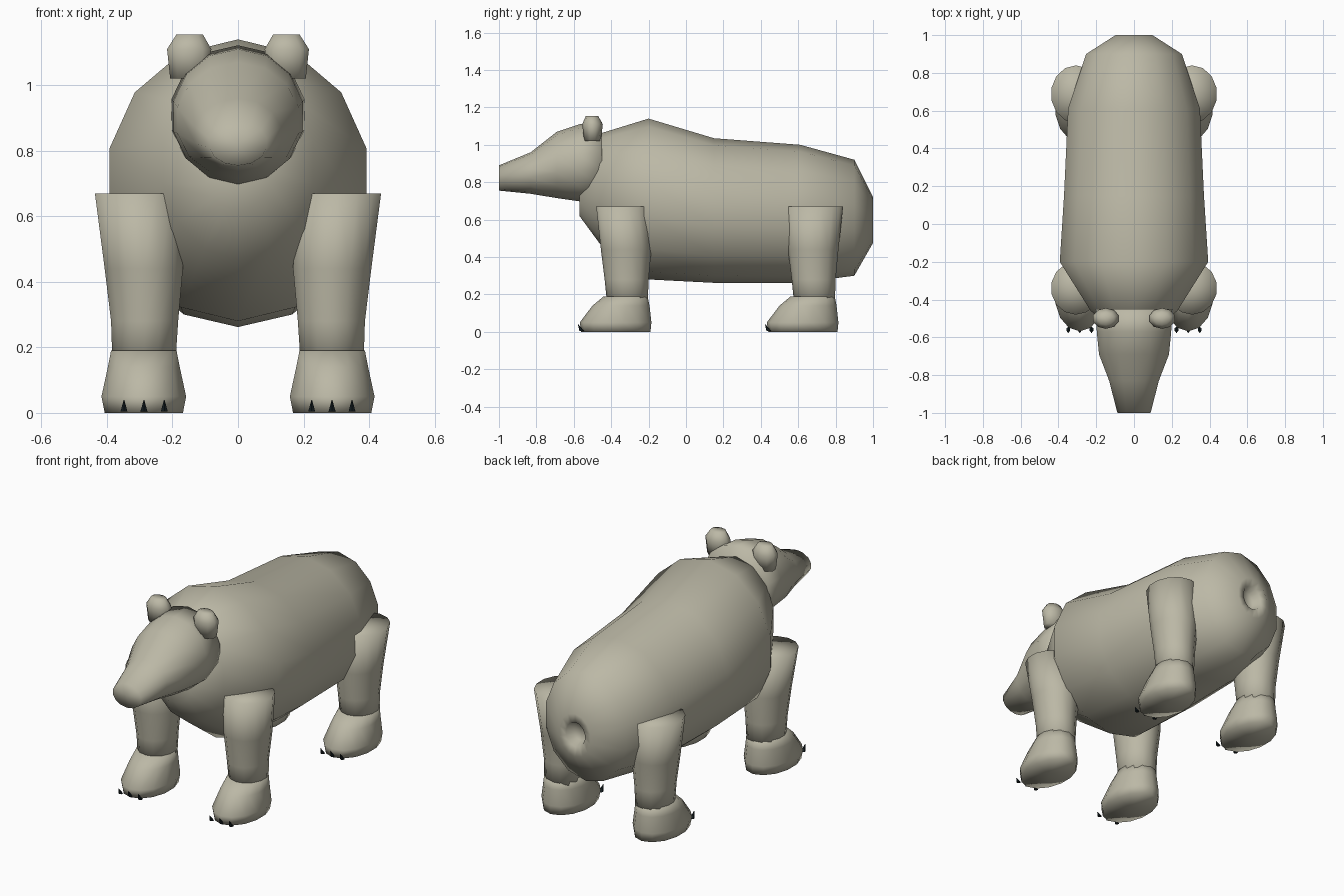
import bpy, bmesh, math
from mathutils import Vector

if "Cube" in bpy.data.objects:
    bpy.data.objects.remove(bpy.data.objects["Cube"])


def material(name, rgb):
    m = bpy.data.materials.new(name)
    m.diffuse_color = (*rgb, 1)
    m.use_nodes = True
    m.node_tree.nodes["Principled BSDF"].inputs["Base Color"].default_value = m.diffuse_color
    return m


HIDE = material("grey_beige_hide", (0.50, 0.48, 0.38))
BLACK = material("black_claw", (0.008, 0.015, 0.018))


def loft(name, rings, axis, sides, mat, smooth=True):
    """Skin ellipses; each ring is (position, (min_a, max_a), (min_b, max_b)).
    Along y: a = x, b = z.  Along z: a = x, b = y."""
    bm = bmesh.new()
    loops = []
    for pos, (a0, a1), (b0, b1) in rings:
        loop = []
        for i in range(sides):
            t = 2 * math.pi * i / sides
            a = (a0 + a1) / 2 + (a1 - a0) / 2 * math.sin(t)
            b = (b0 + b1) / 2 + (b1 - b0) / 2 * math.cos(t)
            loop.append(bm.verts.new((a, pos, b) if axis == "y" else (a, b, pos)))
        loops.append(loop)
    for lo, hi in zip(loops, loops[1:]):
        for i in range(sides):
            j = (i + 1) % sides
            bm.faces.new((lo[i], lo[j], hi[j], hi[i]))
    # fan caps
    for loop in (loops[0], loops[-1]):
        c = bm.verts.new(sum((v.co for v in loop), Vector()) / sides)
        for i in range(sides):
            bm.faces.new((loop[i], loop[(i + 1) % sides], c))
    bmesh.ops.recalc_face_normals(bm, faces=bm.faces)
    me = bpy.data.meshes.new(name)
    bm.to_mesh(me)
    bm.free()
    me.materials.append(mat)
    for p in me.polygons:
        p.use_smooth = smooth
    ob = bpy.data.objects.new(name, me)
    bpy.context.collection.objects.link(ob)
    return ob


def sym(y, rx, z0, z1):
    return (y, (-rx, rx), (z0, z1))


# body, with a dimple at the rear end
loft("body", [
    sym(-0.57, 0.10, 0.62, 0.82), sym(-0.46, 0.235, 0.47, 1.06),
    sym(-0.20, 0.403, 0.28, 1.14), sym(0.15, 0.38, 0.262, 1.035),
    sym(0.61, 0.358, 0.262, 1.0), sym(0.90, 0.26, 0.30, 0.92),
    sym(1.0, 0.10, 0.475, 0.72), sym(0.995, 0.06, 0.53, 0.67),
    sym(0.95, 0.045, 0.55, 0.65)], "y", 14, HIDE)

# head tapering to the snout
loft("head", [
    sym(-1.0, 0.09, 0.755, 0.89), sym(-0.83, 0.135, 0.738, 0.96),
    sym(-0.69, 0.19, 0.715, 1.07), sym(-0.57, 0.202, 0.698, 1.11),
    sym(-0.45, 0.208, 0.70, 1.122)], "y", 14, HIDE)


def mirrored(rings, s):
    return [(p, (s * a[0], s * a[1]), b) for p, a, b in rings]


for side, s in (("left", 1), ("right", -1)):
    # ears
    loft(side + "_ear", mirrored([
        (1.02, (0.085, 0.21), (-0.545, -0.455)),
        (1.11, (0.078, 0.22), (-0.555, -0.445)),
        (1.155, (0.105, 0.19), (-0.535, -0.47))], s), "z", 10, HIDE)

    for end, dy, top in (("front", 0.0, (-0.48, -0.20)), ("back", 1.0, (0.535, 0.84))):
        tag = f"{end}_{side}_"
        # leg
        loft(tag + "leg", mirrored([
            (0.13, (0.19, 0.385), (dy - 0.42, dy - 0.205)),
            (0.28, (0.18, 0.39), (dy - 0.435, dy - 0.20)),
            (0.44, (0.165, 0.41), (dy - 0.455, dy - 0.185)),
            (0.67, (0.175, 0.44), top)], s), "z", 14, HIDE)
        # foot
        loft(tag + "foot", mirrored([
            (0.0, (0.165, 0.41), (dy - 0.56, dy - 0.19)),
            (0.05, (0.155, 0.42), (dy - 0.568, dy - 0.185)),
            (0.14, (0.175, 0.40), (dy - 0.50, dy - 0.195)),
            (0.19, (0.185, 0.39), (dy - 0.44, dy - 0.205))], s), "z", 14, HIDE)
        # claws
        for n, x in enumerate((0.225, 0.287, 0.348)):
            loft(f"{tag}claw_{n + 1}", mirrored([
                (0.005, (x - 0.012, x + 0.012), (dy - 0.57, dy - 0.545)),
                (0.04, (x - 0.001, x + 0.001), (dy - 0.578, dy - 0.575))], s),
                "z", 6, BLACK, False)
